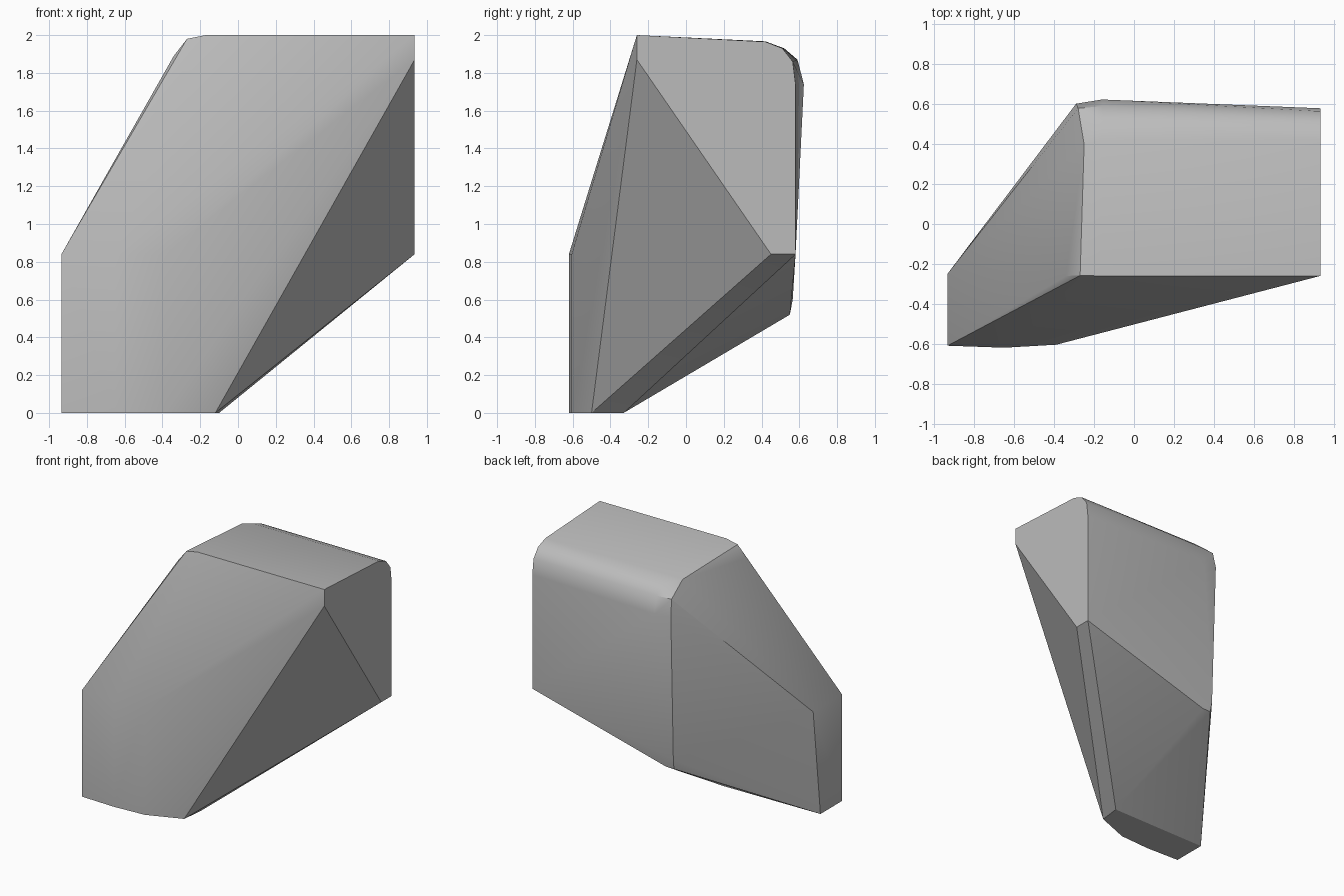
import bpy, bmesh, math

cube = bpy.data.objects.get("Cube")
if cube:
    bpy.data.objects.remove(cube, do_unlink=True)

# Flat grey stone colour
mat = bpy.data.materials.new("stone grey")
mat.use_nodes = True
grey = (0.5, 0.5, 0.5, 1)
mat.diffuse_color = grey
mat.node_tree.nodes["Principled BSDF"].inputs["Base Color"].default_value = grey

# Footprint and the upright lower front rising from it
foot = [(-.935, -.61), (-.65, -.62), (-.39, -.605)]
points = [(x, y, z) for x, y in foot for z in (0, .84)]
points += [(-.12, -.5, 0), (-.1, -.33, 0), (-.935, -.34, 0)]

# Flat end: cut corner below, rounded shoulder above
end_profile = [(-.26, 2), (-.26, 1.87), (.45, .84), (.58, .84),
               (.58, 1.74), (.565, 1.86), (.51, 1.93), (.42, 1.965)]
points += [(.935, y, z) for y, z in end_profile]

# Rounded back shoulder near the far corner
shoulder = [(.624, 1.74), (.59, 1.87), (.52, 1.93), (.42, 1.967)]
points += [(-.16, y, z) for y, z in shoulder]

# Sloped side, upright back corner and front top corner
points += [(-.935, -.25, .84), (-.29, .603, 1.74), (-.28, .58, 1.87),
           (-.285, .565, .6), (-.28, .55, .52), (-.21, .55, .52),
           (-.34, -.26, 1.89), (-.27, -.258, 1.98), (-.17, -.26, 2),
           (-.25, .4, 1.95)]

# Faceted rock body as the hull of its corners
bm = bmesh.new()
for p in points:
    bm.verts.new(p)
hull = bmesh.ops.convex_hull(bm, input=bm.verts)
loose = [v for v in bm.verts if not v.link_faces]
bmesh.ops.delete(bm, geom=loose, context='VERTS')
bmesh.ops.dissolve_limit(bm, angle_limit=math.radians(.5),
                         verts=bm.verts, edges=bm.edges)
bmesh.ops.recalc_face_normals(bm, faces=bm.faces)
mesh = bpy.data.meshes.new("rock")
bm.to_mesh(mesh)
bm.free()
mesh.materials.append(mat)
rock = bpy.data.objects.new("rock", mesh)
bpy.context.collection.objects.link(rock)

# Soft shading with sharp creases
bpy.ops.object.select_all(action='DESELECT')
rock.select_set(True)
bpy.context.view_layer.objects.active = rock
bpy.ops.object.shade_smooth_by_angle(angle=math.radians(30))
